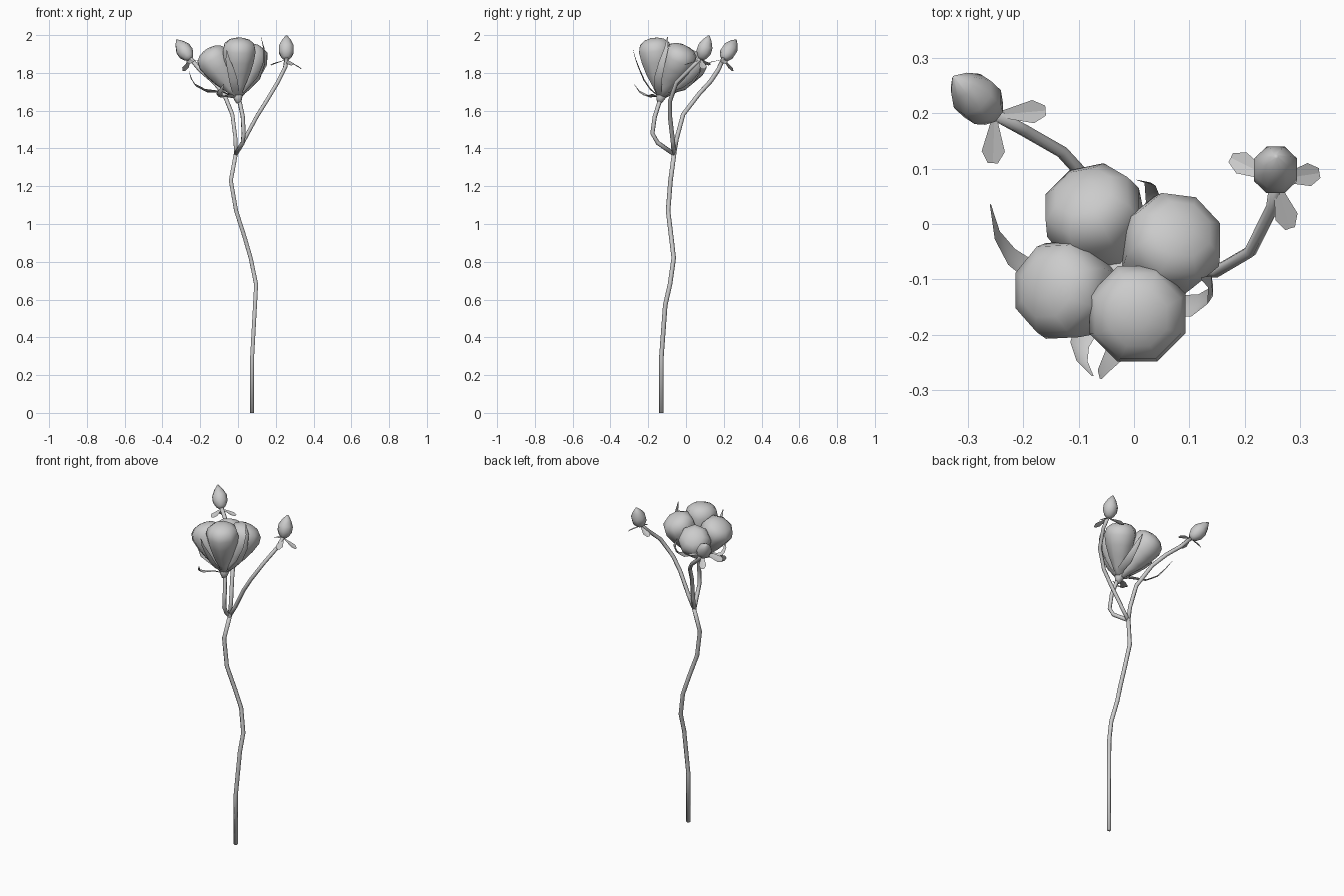
import bpy, bmesh, math
from mathutils import Vector

if "Cube" in bpy.data.objects:
    bpy.data.objects.remove(bpy.data.objects["Cube"])

V = Vector


def finish(name, bm, smooth=True):
    bmesh.ops.recalc_face_normals(bm, faces=bm.faces)
    me = bpy.data.meshes.new(name)
    bm.to_mesh(me)
    bm.free()
    ob = bpy.data.objects.new(name, me)
    bpy.context.collection.objects.link(ob)
    for p in me.polygons:
        p.use_smooth = smooth
    return ob


def tangents(pts):
    last = len(pts) - 1
    return [(pts[min(i + 1, last)] - pts[max(i - 1, 0)]).normalized() for i in range(last + 1)]


def tube(name, pts, radii, n=6):
    """Capped round sweep along a path with one radius per point."""
    pts = [V(p) for p in pts]
    bm = bmesh.new()
    rings, side = [], V((1, 0, 0))
    for p, t, r in zip(pts, tangents(pts), radii):
        side = (side - t * side.dot(t)).normalized()
        up = t.cross(side)
        rings.append([bm.verts.new(p + r * (side * math.cos(a) + up * math.sin(a)))
                      for a in (2 * math.pi * (k + .5) / n for k in range(n))])
    for a, b in zip(rings, rings[1:]):
        for k in range(n):
            bm.faces.new((a[k], a[(k + 1) % n], b[(k + 1) % n], b[k]))
    bm.faces.new(rings[0])
    bm.faces.new(rings[-1])
    return finish(name, bm)


def leaf(name, pts, widths, axis, fold=0.0, smooth=True):
    """Narrow ribbon with a central crease, lying across the given axis."""
    pts = [V(p) for p in pts]
    bm = bmesh.new()
    rows = []
    for p, t, w in zip(pts, tangents(pts), widths):
        s = axis.cross(t).normalized()
        n = t.cross(s)
        rows.append([bm.verts.new(q) for q in
                     (p - s * w + n * w * fold, p, p + s * w + n * w * fold)])
    for a, b in zip(rows, rows[1:]):
        for k in range(2):
            bm.faces.new((a[k], a[k + 1], b[k + 1], b[k]))
    return finish(name, bm, smooth)


# Main stem and its three branches
stem = [(.075, -.13, 0), (.075, -.13, .3), (.09, -.11, .57), (.096, -.085, .68),
        (.067, -.065, .82), (.035, -.078, .93), (-.01, -.095, 1.07),
        (-.038, -.082, 1.23), (-.01, -.062, 1.38)]
tube("stem", stem, [.012] * len(stem))
fork = (-.012, -.064, 1.37)
branches = {
    "right_bud_branch": [fork, (.03, -.07, 1.44), (.1, -.085, 1.57), (.15, -.085, 1.65),
                         (.21, -.05, 1.75), (.25, .03, 1.83), (.258, .085, 1.885)],
    "left_bud_branch": [fork, (-.013, -.05, 1.45), (-.03, -.015, 1.58), (-.075, .07, 1.69),
                        (-.13, .13, 1.755), (-.2, .17, 1.815), (-.255, .2, 1.88)],
    "flower_branch": [fork, (.025, -.15, 1.43), (.03, -.178, 1.48), (.025, -.165, 1.57),
                      (.01, -.142, 1.64), (0, -.135, 1.67)],
}
for name, path in branches.items():
    tube(name, path, [.0115] * len(path))

# Closed buds with their small drooping sepals
buds = {
    "right": ((.255, .08, 1.87), (.257, .122, 1.998),
              [(.175, .12, 1.84), (.335, .092, 1.82), (.282, -.008, 1.84)]),
    "left": ((-.252, .197, 1.872), (-.325, .265, 1.975),
             [(-.16, .205, 1.85), (-.255, .11, 1.85), (-.285, .245, 1.81)]),
}
profile = [(0, .012), (.1, .028), (.3, .042), (.55, .042), (.8, .025), (1, .004)]
for side, (base, tip, ends) in buds.items():
    b, t = V(base), V(tip)
    tube(side + "_bud", [b.lerp(t, f) for f, r in profile], [r for f, r in profile], 8)
    for i, end in enumerate(ends):
        e = V(end)
        leaf(f"{side}_bud_sepal_{i}", [b, b.lerp(e, .75), e], [.003, .021, .009],
             V((0, 0, 1)), .15, False)

# Open flower: four plump, rounded petals fanning out from a tilted base
base = V((0, -.135, 1.665))
axis = V((-.035, .075, .24)).normalized()
petals = {"front": (.008, -.17, 1.985), "back": (-.095, .065, 1.895),
          "left": (-.165, -.115, 1.925), "right": (.09, -.005, 1.94)}
lobe = [(0, .012), (.2, .036), (.4, .064), (.6, .084), (.78, .094), (.9, .084), (.97, .056), (1, .02)]
for side, tip in petals.items():
    t = V(tip)
    tube(side + "_petal", [base.lerp(t, f) for f, r in lobe], [r for f, r in lobe], 8)

# Flower heart filling the gap between the petals
heart = [(0, .02), (.05, .035), (.12, .05), (.17, .055), (.195, .04), (.2, .01)]
tube("flower_heart", [base + axis * h for h, r in heart], [r for h, r in heart], 8)

# Calyx cup under the petals
tube("calyx", [base - axis * .025, base, base + axis * .035, base + axis * .06],
     [.013, .024, .034, .04], 8)

# Long curling sepals around the flower
sepals = [
    [(-.08, -.13, 1.695), (-.17, -.1, 1.7), (-.225, -.06, 1.73), (-.25, -.02, 1.77), (-.26, .035, 1.81)],
    [(.06, -.15, 1.71), (.115, -.15, 1.77), (.143, -.13, 1.85), (.14, -.105, 1.93), (.122, -.098, 1.99)],
    [(-.015, -.19, 1.71), (-.025, -.225, 1.76), (-.04, -.25, 1.82), (-.055, -.268, 1.87), (-.06, -.28, 1.92)],
    [(-.05, -.165, 1.675), (-.085, -.19, 1.67), (-.1, -.22, 1.68), (-.095, -.25, 1.7), (-.075, -.275, 1.74)],
    [(.03, -.08, 1.69), (.04, -.01, 1.71), (.04, .04, 1.75), (.03, .075, 1.8), (.005, .08, 1.86)],
]
for i, path in enumerate(sepals):
    mid = V(path[2]) - (base + axis * .18)
    leaf(f"flower_sepal_{i}", [base] + path, [.012, .02, .022, .018, .011, .002], mid, -.3)
